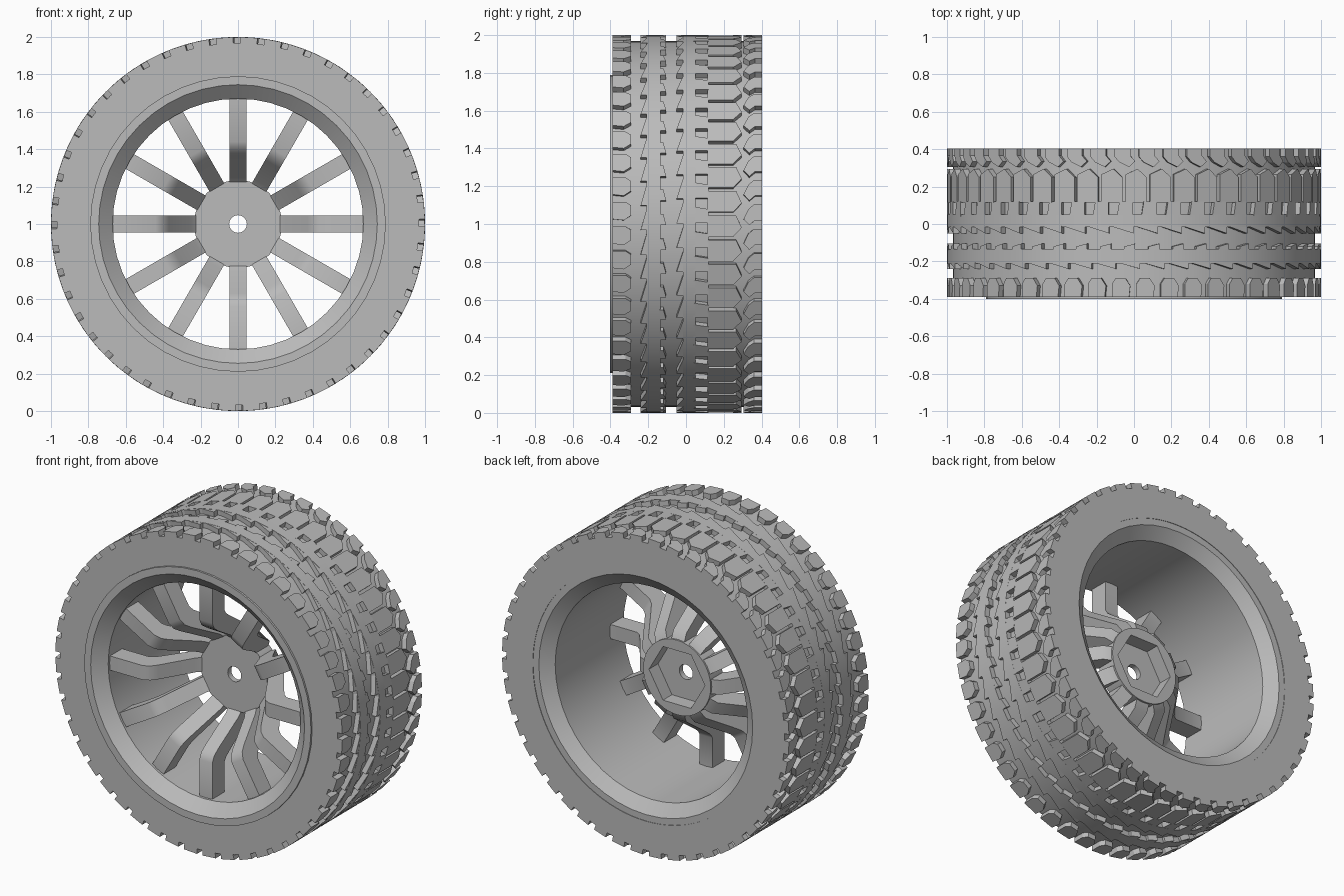
import bpy, bmesh, math
from math import sin, cos, pi, radians

cube = bpy.data.objects.get("Cube")
if cube:
    bpy.data.objects.remove(cube, do_unlink=True)

grey = bpy.data.materials.new("plain grey")
grey.use_nodes = True
COLOUR = (0.5, 0.5, 0.5, 1)
grey.diffuse_color = COLOUR
grey.node_tree.nodes["Principled BSDF"].inputs["Base Color"].default_value = COLOUR


def place(r, angle, y):
    """Point around the axle: angle 0 is the top, turning toward +x."""
    return (r * sin(angle), y, 1 + r * cos(angle))


def finish(name, bm, smooth=None):
    bmesh.ops.recalc_face_normals(bm, faces=bm.faces)
    mesh = bpy.data.meshes.new(name)
    bm.to_mesh(mesh)
    bm.free()
    mesh.materials.append(grey)
    ob = bpy.data.objects.new(name, mesh)
    bpy.context.collection.objects.link(ob)
    if smooth:
        bpy.ops.object.select_all(action='DESELECT')
        ob.select_set(True)
        bpy.context.view_layer.objects.active = ob
        bpy.ops.object.shade_smooth_by_angle(angle=radians(smooth))
    return ob


def lathe(name, profile, sides, hex_points=()):
    """Closed (radius, y) loop spun about the axle; hex_points become hexagonal."""
    bm = bmesh.new()
    rings = []
    for i in range(sides):
        a = 2 * pi * i / sides
        flat = cos(pi / 6) / cos((a + pi / 6) % (pi / 3) - pi / 6)
        # turn the hexagon so that corners point sideways
        rings.append([bm.verts.new(place(r * (flat if k in hex_points else 1), a, y))
                      for k, (r, y) in enumerate(profile)])
    n = len(profile)
    for i in range(sides):
        p, q = rings[i], rings[(i + 1) % sides]
        for k in range(n):
            m = (k + 1) % n
            bm.faces.new((p[k], p[m], q[m], q[k]))
    return finish(name, bm, 30)


def prism(bm, bottom, top):
    """Solid between two matching outlines."""
    lo = [bm.verts.new(p) for p in bottom]
    hi = [bm.verts.new(p) for p in top]
    bm.faces.new(lo)
    bm.faces.new(hi)
    for k in range(len(lo)):
        m = (k + 1) % len(lo)
        bm.faces.new((lo[k], lo[m], hi[m], hi[k]))


# Tyre carcass with two raised running ribs
LOW, HIGH = 0.968, 1.0
FRONT, BACK = -0.39, 0.403
lathe("tyre", [(0.785, FRONT), (LOW, FRONT),
               (LOW, -0.21), (HIGH, -0.21), (HIGH, -0.135), (LOW, -0.135),
               (LOW, -0.015), (HIGH, -0.015), (HIGH, 0.05), (LOW, 0.05),
               (LOW, BACK), (0.785, BACK)], 96)

# Rim barrel with tapered mouths
lathe("rim", [(0.79, -0.402), (0.745, -0.402), (0.67, -0.335),
              (0.67, 0.345), (0.745, 0.4), (0.79, 0.4)], 48)

# Hub cup with axle hole and hexagonal socket at the back
lathe("hub", [(0.047, -0.035), (0.235, -0.035), (0.235, 0.09),
              (0.195, 0.09), (0.195, 0.0), (0.047, 0.0)], 48, hex_points=(3, 4))

# Tread rows: outlines of (fraction of pitch, y), and the row's shift
PITCHES = 48
rows = {
    "front_shoulder_blocks": (0, [(0.1, FRONT), (0.8, FRONT), (0.85, -0.33),
                                  (0.65, -0.29), (0.25, -0.29), (0.1, -0.32)]),
    "outer_rib_front_teeth": (0.3, [(0, -0.205), (0.95, -0.205), (0.95, -0.24)]),
    "outer_rib_back_teeth": (0.1, [(0.5, -0.14), (0.95, -0.14), (0.95, -0.105), (0.5, -0.12)]),
    "centre_rib_front_teeth": (0, [(0, -0.01), (0.97, -0.01), (0.97, -0.05)]),
    "centre_rib_back_teeth": (0.2, [(0.1, 0.04), (0.75, 0.04), (0.75, 0.12), (0.2, 0.12)]),
    "wide_blocks": (0.6, [(0.05, 0.115), (0.92, 0.115), (0.92, 0.25), (0.55, 0.295), (0.05, 0.265)]),
    "back_shoulder_blocks": (0.1, [(0.1, BACK), (0.75, BACK), (0.75, 0.365), (0.95, 0.335),
                                   (0.7, 0.305), (0.3, 0.33), (0.1, 0.36)]),
}
for name, (shift, outline) in rows.items():
    bm = bmesh.new()
    for i in range(PITCHES):
        spot = [((i + shift + u) * 2 * pi / PITCHES, y) for u, y in outline]
        prism(bm, [place(LOW - 0.01, a, y) for a, y in spot],
              [place(HIGH, a, y) for a, y in spot])
    finish(name, bm)

# Twelve spokes that sweep forward from the hub, then run straight to the rim
side = [(0.22, -0.03), (0.25, -0.06), (0.37, -0.26), (0.4, -0.3), (0.44, -0.32), (0.69, -0.32),
        (0.69, -0.2), (0.48, -0.2), (0.45, -0.18), (0.42, -0.14), (0.28, 0.06), (0.22, 0.085)]
HALF = 0.045
bm = bmesh.new()
for i in range(12):
    a = i * pi / 6

    def edge(t):
        return [(r * sin(a) + t * cos(a), y, 1 + r * cos(a) - t * sin(a)) for r, y in side]
    prism(bm, edge(-HALF), edge(HALF))
finish("spokes", bm, 35)
